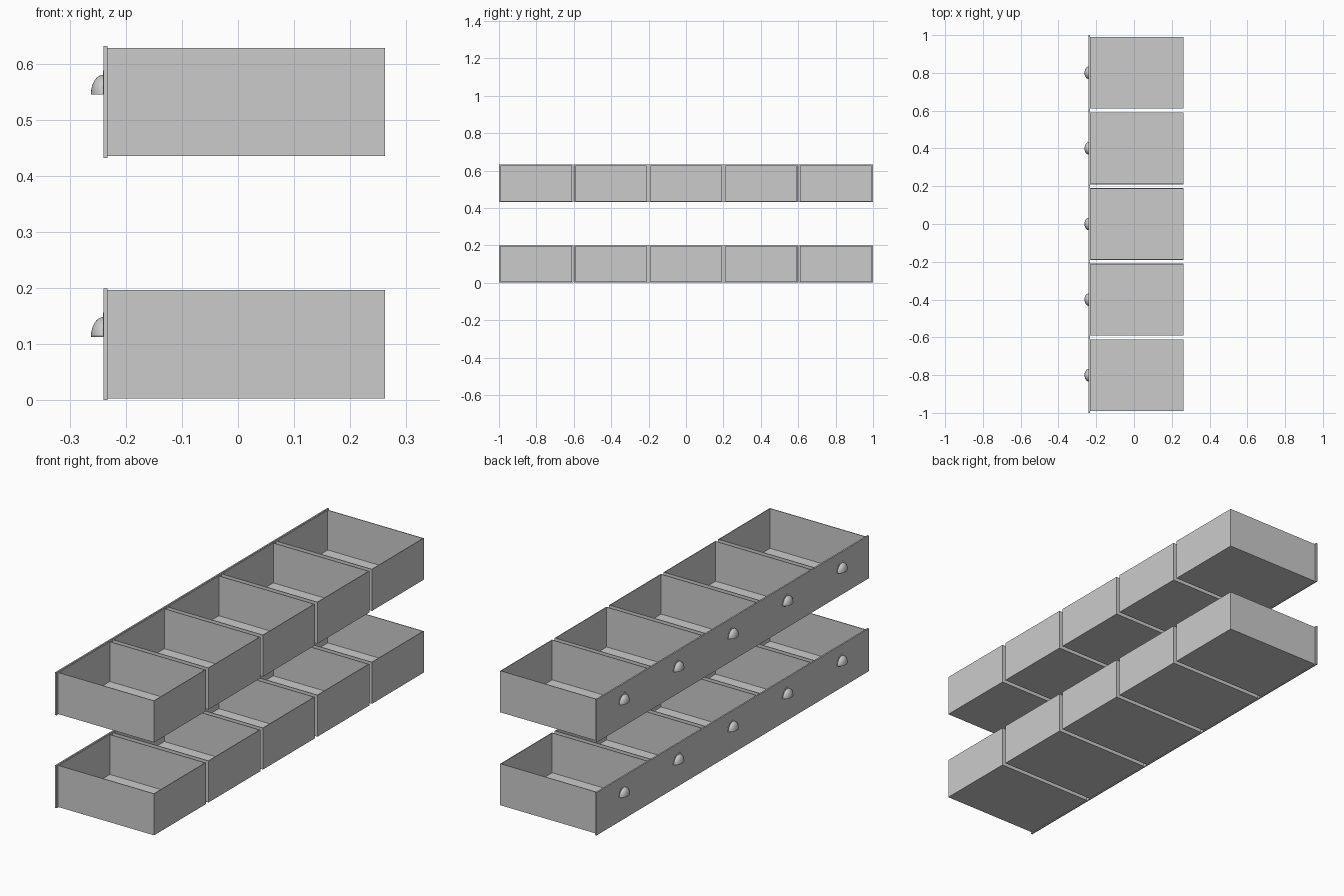
import bpy, bmesh, math
from mathutils import Matrix, Vector

if "Cube" in bpy.data.objects:
    bpy.data.objects.remove(bpy.data.objects["Cube"])

PITCH = 0.4003
ROWS = (0.0, 0.431)


def finish(bm, name):
    bmesh.ops.recalc_face_normals(bm, faces=bm.faces)
    me = bpy.data.meshes.new(name)
    bm.to_mesh(me)
    bm.free()
    return me


def block(bm, x0, x1, y0, y1, z0, z1):
    size = Matrix.Diagonal((x1 - x0, y1 - y0, z1 - z0, 1))
    mid = Matrix.Translation(((x0 + x1) / 2, (y0 + y1) / 2, (z0 + z1) / 2))
    return bmesh.ops.create_cube(bm, size=1, matrix=mid @ size)['verts']


def tray_mesh():
    # open-topped box: inset the top, then sink it to the floor
    bm = bmesh.new()
    block(bm, -0.233, 0.262, -0.19, 0.19, 0.004, 0.197)
    bm.faces.ensure_lookup_table()
    top = max(bm.faces, key=lambda f: f.calc_center_median().z)
    bmesh.ops.inset_region(bm, faces=[top], thickness=0.005)
    ret = bmesh.ops.extrude_discrete_faces(bm, faces=[top])
    bmesh.ops.translate(bm, verts=ret['faces'][0].verts, vec=(0, 0, -0.185))
    return finish(bm, "drawer_tray")


def front_mesh():
    bm = bmesh.new()
    block(bm, -0.24, -0.233, -0.1994, 0.1994, 0.001, 0.2)
    return finish(bm, "drawer_front")


def pull_mesh():
    # quarter-ellipsoid cup, open underneath
    bm = bmesh.new()
    bmesh.ops.create_uvsphere(bm, u_segments=32, v_segments=16, radius=1)
    for normal in ((1, 0, 0), (0, 0, -1)):
        bmesh.ops.bisect_plane(bm, geom=bm.verts[:] + bm.edges[:] + bm.faces[:],
                               plane_co=(0, 0, 0), plane_no=normal, clear_outer=True)
    bmesh.ops.scale(bm, verts=bm.verts, vec=(0.022, 0.033, 0.034))
    bmesh.ops.translate(bm, verts=bm.verts, vec=(-0.24, 0, 0.115))
    return finish(bm, "cup_pull")


def flange_mesh():
    # thin half-round plate behind the cup
    bm = bmesh.new()
    n = 20
    pts = [(-0.24, 0.037 * math.cos(math.pi * i / n), 0.115 + 0.042 * math.sin(math.pi * i / n))
           for i in range(n + 1)]
    face = bm.faces.new([bm.verts.new(p) for p in pts])
    ret = bmesh.ops.extrude_face_region(bm, geom=[face])
    verts = [g for g in ret['geom'] if isinstance(g, bmesh.types.BMVert)]
    bmesh.ops.translate(bm, verts=verts, vec=(-0.001, 0, 0))
    return finish(bm, "pull_flange")


tray, front, pull, flange = tray_mesh(), front_mesh(), pull_mesh(), flange_mesh()
for me in (pull, flange):
    me.shade_smooth()
    me.set_sharp_from_angle(angle=math.radians(35))

# two rows of five drawers
for row, z in enumerate(ROWS):
    for col in range(5):
        for me in (tray, front, pull, flange):
            ob = bpy.data.objects.new(f"{me.name}_{row + 1}_{col + 1}", me)
            ob.location = (0, (col - 2) * PITCH, z - 0.001 * (row == 0))
            bpy.context.collection.objects.link(ob)
            if me is pull:
                shell = ob.modifiers.new("shell", 'SOLIDIFY')
                shell.thickness = 0.0015
                shell.offset = -1
